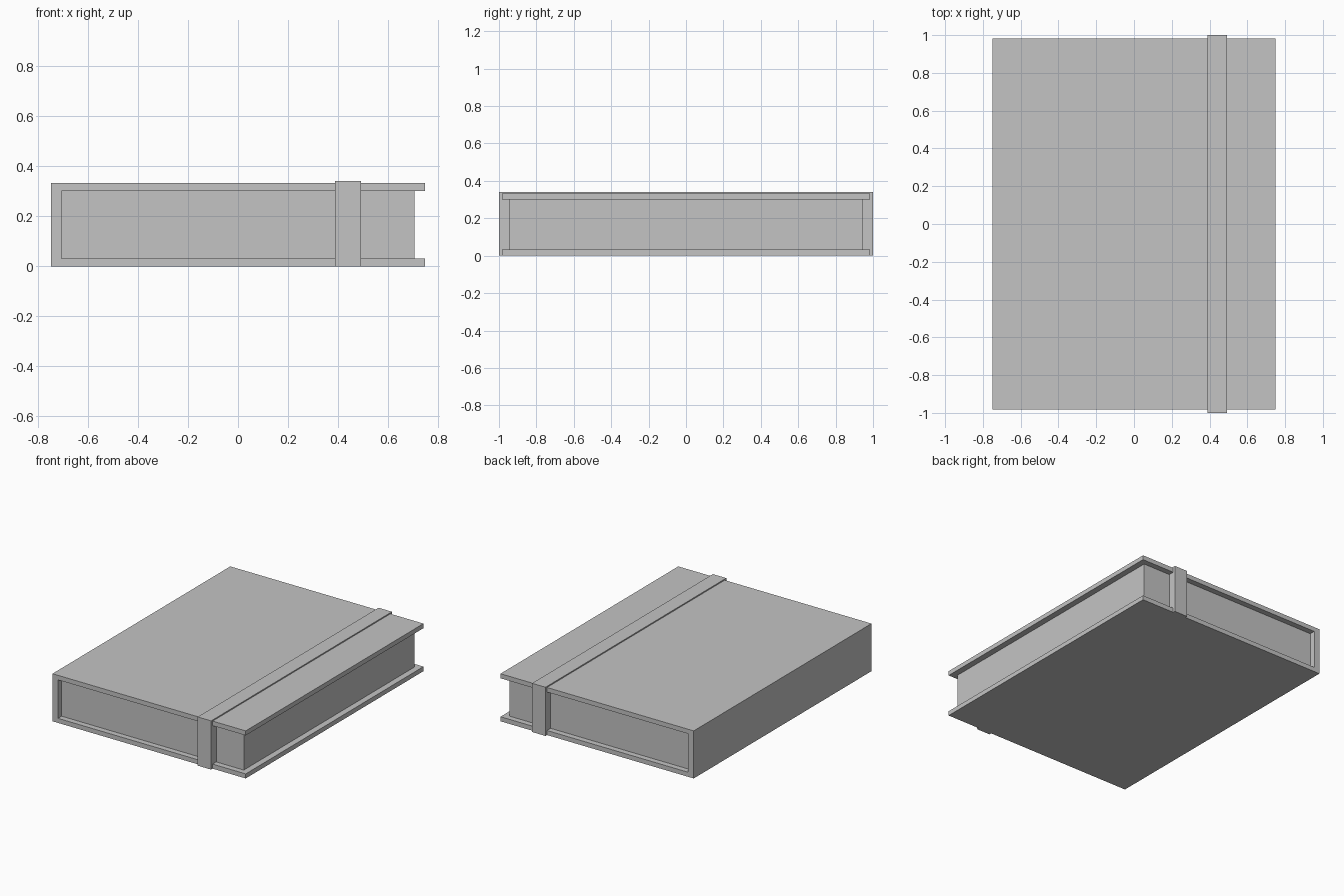
import bpy
import bmesh

cube = bpy.data.objects.get("Cube")
if cube:
    bpy.data.objects.remove(cube, do_unlink=True)

grey = bpy.data.materials.new("plain_grey")
grey.use_nodes = True
GREY = (0.55, 0.55, 0.55, 1)
grey.diffuse_color = GREY
grey.node_tree.nodes["Principled BSDF"].inputs["Base Color"].default_value = GREY


def extrude_profile(name, profile, half_depth):
    """Extrude an x-z outline along y, symmetric about the centre."""
    bm = bmesh.new()
    face = bm.faces.new([bm.verts.new((x, -half_depth, z)) for x, z in profile])
    result = bmesh.ops.extrude_face_region(bm, geom=[face])
    verts = [v for v in result["geom"] if isinstance(v, bmesh.types.BMVert)]
    bmesh.ops.translate(bm, verts=verts, vec=(0, 2 * half_depth, 0))
    bmesh.ops.recalc_face_normals(bm, faces=bm.faces)
    mesh = bpy.data.meshes.new(name)
    bm.to_mesh(mesh)
    bm.free()
    mesh.materials.append(grey)
    obj = bpy.data.objects.new(name, mesh)
    bpy.context.collection.objects.link(obj)
    return obj


def rectangle(x0, x1, z0, z1):
    return [(x0, z0), (x1, z0), (x1, z1), (x0, z1)]


edge, spine_inner = 0.748, -0.705
height, board = 0.333, 0.032

# Cover: two boards joined by the spine
extrude_profile("cover", [
    (-edge, 0), (edge, 0), (edge, board), (spine_inner, board),
    (spine_inner, height - board), (edge, height - board),
    (edge, height), (-edge, height)], 0.983)

# Page block, set back from the board edges
extrude_profile("pages", rectangle(spine_inner, -spine_inner, board, height - board), 0.943)

# Closing strap around the book
extrude_profile("strap", rectangle(0.388, 0.492, 0, 0.341), 1.0)
